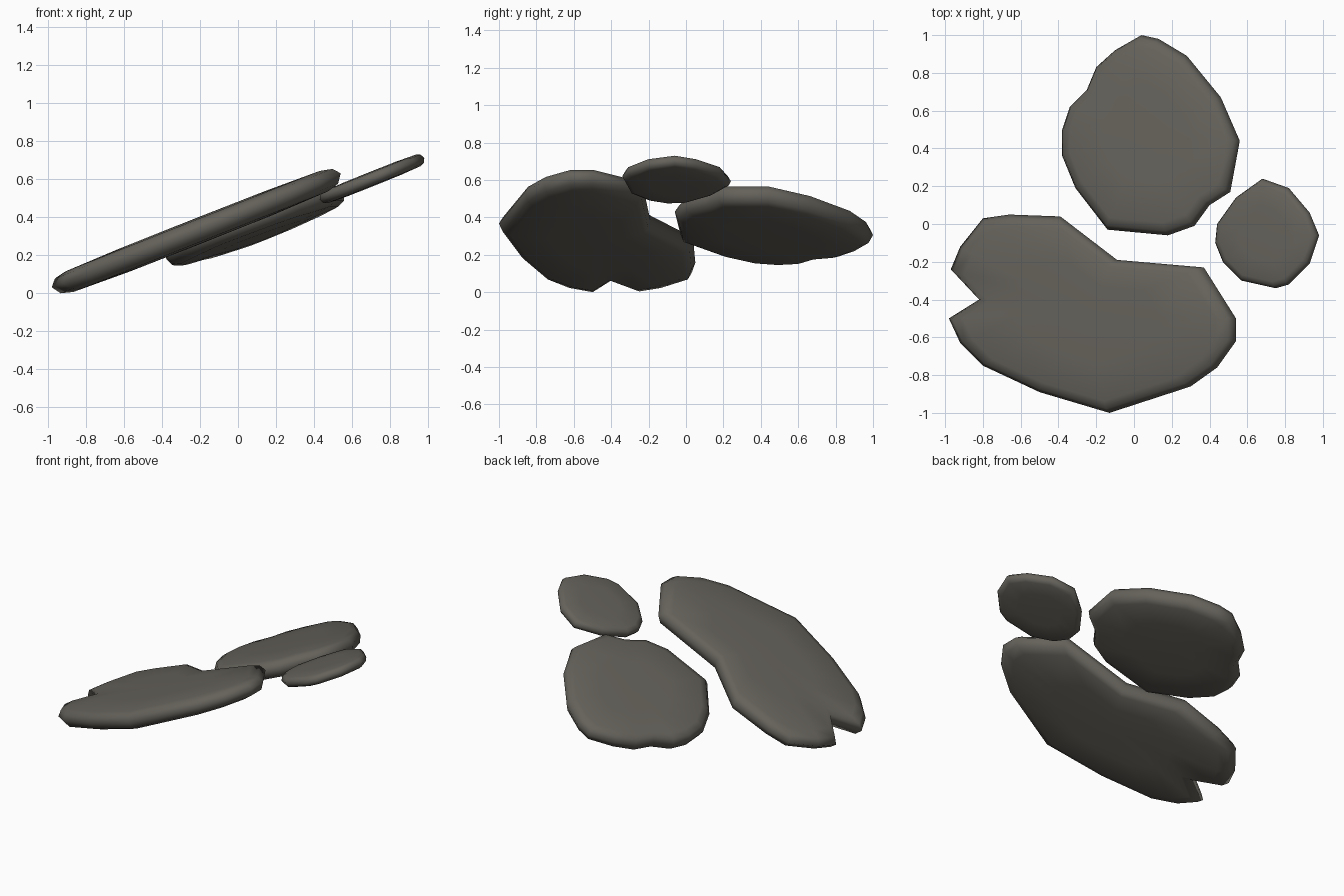
import bpy, bmesh
from mathutils import Vector

if "Cube" in bpy.data.objects:
    bpy.data.objects.remove(bpy.data.objects["Cube"])

stone_mat = bpy.data.materials.new("warm grey stone")
stone_mat.diffuse_color = (0.13, 0.122, 0.104, 1)
stone_mat.use_nodes = True
stone_mat.node_tree.nodes["Principled BSDF"].inputs["Base Color"].default_value = stone_mat.diffuse_color

# inset in units and height fraction of each ring from rim to middle
RINGS = [(0.96, 0.62), (0.88, 0.86), (0.5, 0.98)]


def stone(name, outline, plane, up, down):
    """Flat rounded stone: outline seen from above, lying on a tilted plane z = a + bx + cy."""
    a, b, c = plane
    normal = Vector((-b, -c, 1)).normalized()
    rim = [Vector((x, y, a + b * x + c * y)) for x, y in outline]
    lo = [min(p[i] for p in rim) for i in range(3)]
    hi = [max(p[i] for p in rim) for i in range(3)]
    mid = Vector([(l + h) / 2 for l, h in zip(lo, hi)])
    mid.z = a + b * mid.x + c * mid.y
    bm = bmesh.new()
    edge = [bm.verts.new(p) for p in rim]
    n = len(edge)
    for height in (up, -down):
        prev = edge
        for s, f in RINGS:
            ring = [bm.verts.new(mid + (p - mid) * s + normal * height * f) for p in rim]
            for i in range(n):
                j = (i + 1) % n
                bm.faces.new((prev[i], prev[j], ring[j], ring[i]))
            prev = ring
        tip = bm.verts.new(mid + normal * height)
        for i in range(n):
            bm.faces.new((prev[i], prev[(i + 1) % n], tip))
    bmesh.ops.recalc_face_normals(bm, faces=bm.faces)
    # keep the lowest point on or above the ground
    low = min(v.co.z for v in bm.verts)
    if low < 0:
        bmesh.ops.translate(bm, verts=bm.verts, vec=(0, 0, -low))
    me = bpy.data.meshes.new(name)
    bm.to_mesh(me)
    bm.free()
    me.materials.append(stone_mat)
    for p in me.polygons:
        p.use_smooth = True
    ob = bpy.data.objects.new(name, me)
    bpy.context.collection.objects.link(ob)


# large stone with a notch on its low side
stone("large_stone",
      [(-.66, .05), (-.39, .04), (-.09, -.19), (.37, -.23), (.54, -.5), (.54, -.62),
       (.44, -.76), (.3, -.86), (-.13, -1), (-.5, -.89), (-.8, -.75), (-.92, -.63),
       (-.98, -.5), (-.82, -.4), (-.97, -.24), (-.92, -.12), (-.8, .03)],
      (.41, .395, 0), .06, .075)

# medium stone at the back
stone("medium_stone",
      [(.04, 1), (.13, .98), (.28, .89), (.46, .67), (.56, .44), (.51, .17), (.4, .1),
       (.32, -.01), (.18, -.06), (-.14, -.03), (-.31, .19), (-.38, .36), (-.38, .5),
       (-.34, .62), (-.25, .71), (-.2, .83), (-.1, .92)],
      (.36, .37, -.07), .06, .075)

# small stone on the high side
stone("small_stone",
      [(.68, .24), (.82, .19), (.93, .06), (.98, -.06), (.93, -.21), (.82, -.32),
       (.75, -.34), (.57, -.3), (.47, -.2), (.43, -.1), (.44, 0), (.54, .14)],
      (.32, .4, 0), .038, .038)
